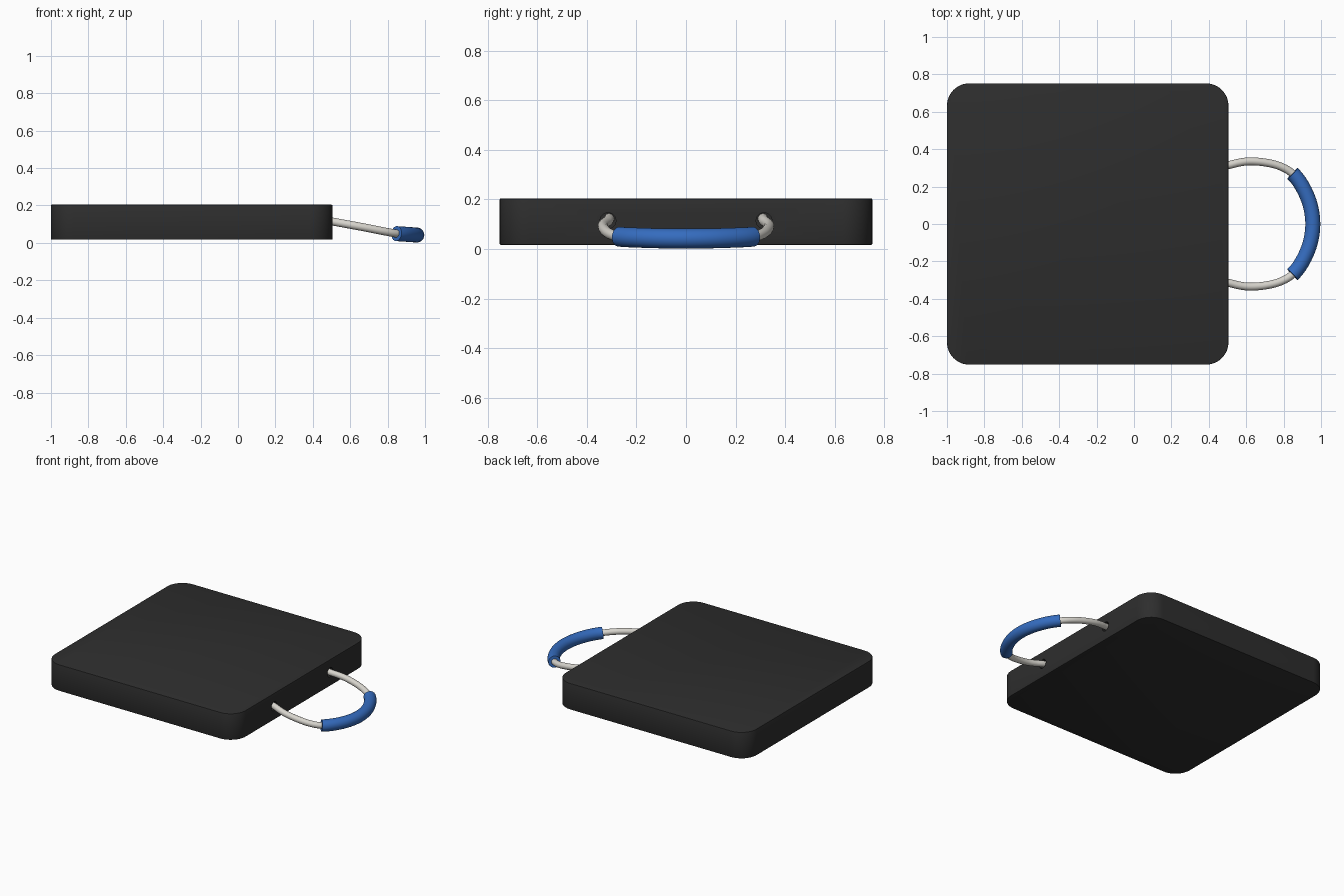
import bpy, bmesh, math
from mathutils import Vector

if "Cube" in bpy.data.objects:
    bpy.data.objects.remove(bpy.data.objects["Cube"])


def material(name, rgb):
    m = bpy.data.materials.new(name)
    m.diffuse_color = (*rgb, 1)
    m.use_nodes = True
    m.node_tree.nodes["Principled BSDF"].inputs["Base Color"].default_value = m.diffuse_color
    return m


CHARCOAL = material("charcoal plastic", (0.027, 0.027, 0.027))
ROPE = material("off white rope", (0.68, 0.66, 0.61))
BLUE = material("blue grip", (0.035, 0.15, 0.52))


def finish(bm, name, mat):
    bmesh.ops.recalc_face_normals(bm, faces=bm.faces)
    me = bpy.data.meshes.new(name)
    bm.to_mesh(me)
    bm.free()
    ob = bpy.data.objects.new(name, me)
    bpy.context.collection.objects.link(ob)
    me.materials.append(mat)
    bpy.ops.object.select_all(action='DESELECT')
    bpy.context.view_layer.objects.active = ob
    ob.select_set(True)
    bpy.ops.object.shade_smooth_by_angle(angle=math.radians(35))
    return ob


def smooth_path(pts, steps=8):
    # Catmull-Rom interpolation through the control points
    p = [2 * pts[0] - pts[1]] + pts + [2 * pts[-1] - pts[-2]]
    out = []
    for i in range(1, len(p) - 2):
        a, b, c, d = p[i - 1:i + 3]
        for s in range(steps):
            t = s / steps
            out.append(0.5 * (2 * b + (c - a) * t + (2 * a - 5 * b + 4 * c - d) * t * t
                              + (3 * b - a - 3 * c + d) * t ** 3))
    return out + [pts[-1]]


def tube(name, path, radius, mat, sides=20):
    bm = bmesh.new()
    rings = []
    for i, p in enumerate(path):
        tan = (path[min(i + 1, len(path) - 1)] - path[max(i - 1, 0)]).normalized()
        side = tan.cross(Vector((0, 0, 1))).normalized()
        up = side.cross(tan)
        angles = [2 * math.pi * k / sides for k in range(sides)]
        rings.append([bm.verts.new(p + radius * (side * math.cos(a) + up * math.sin(a)))
                      for a in angles])
    for r, q in zip(rings, rings[1:]):
        for k in range(sides):
            n = (k + 1) % sides
            bm.faces.new((r[k], r[n], q[n], q[k]))
    bm.faces.new(rings[0])
    bm.faces.new(rings[-1])
    return finish(bm, name, mat)


# Square pad with rounded corners
x0, x1, y1, z0, z1, rad = -1.0, 0.505, 0.752, 0.017, 0.204, 0.12
bm = bmesh.new()
outline = []
for cx, cy, start in ((x1 - rad, y1 - rad, 0), (x0 + rad, y1 - rad, 90),
                      (x0 + rad, rad - y1, 180), (x1 - rad, rad - y1, 270)):
    for k in range(13):
        a = math.radians(start + 90 * k / 12)
        outline.append(bm.verts.new((cx + rad * math.cos(a), cy + rad * math.sin(a), z0)))
base = bm.faces.new(outline)
ext = bmesh.ops.extrude_face_region(bm, geom=[base])
bmesh.ops.translate(bm, vec=(0, 0, z1 - z0),
                    verts=[g for g in ext["geom"] if isinstance(g, bmesh.types.BMVert)])
rims = [e for e in bm.edges if abs(e.verts[0].co.z - e.verts[1].co.z) < 1e-5]
bmesh.ops.bevel(bm, geom=rims, offset=0.004, segments=2, profile=0.5, affect='EDGES')
pad = finish(bm, "pad", CHARCOAL)

# Shallow rope holes in the right side
cutters = []
for s in (-1, 1):
    bpy.ops.mesh.primitive_cylinder_add(vertices=32, radius=0.032, depth=0.1,
                                        location=(0.505, 0.315 * s, 0.114),
                                        rotation=(0, math.pi / 2, 0))
    cut = bpy.context.object
    cut.name = "rope_hole_cutter"
    mod = pad.modifiers.new("rope hole", 'BOOLEAN')
    mod.object = cut
    mod.solver = 'EXACT'
    cutters.append(cut)
bpy.context.view_layer.objects.active = pad
for mod in list(pad.modifiers):
    bpy.ops.object.modifier_apply(modifier=mod.name)
for cut in cutters:
    bpy.data.objects.remove(cut)

# Rope loop, mirrored about y = 0
half = [(0.44, 0.31, 0.124), (0.505, 0.315, 0.114), (0.56, 0.328, 0.104), (0.62, 0.335, 0.093),
        (0.70, 0.329, 0.078), (0.78, 0.309, 0.062), (0.847, 0.27, 0.05),
        (0.900, 0.201, 0.046), (0.941, 0.105, 0.043), (0.956, 0, 0.042)]
loop = [Vector(p) for p in half] + [Vector((x, -y, z)) for x, y, z in half[-2::-1]]
path = smooth_path(loop)
tube("rope", path, 0.021, ROPE)

# Grip sleeve over the middle of the rope
tube("grip", path[6 * 8:12 * 8 + 1], 0.04, BLUE, 28)
